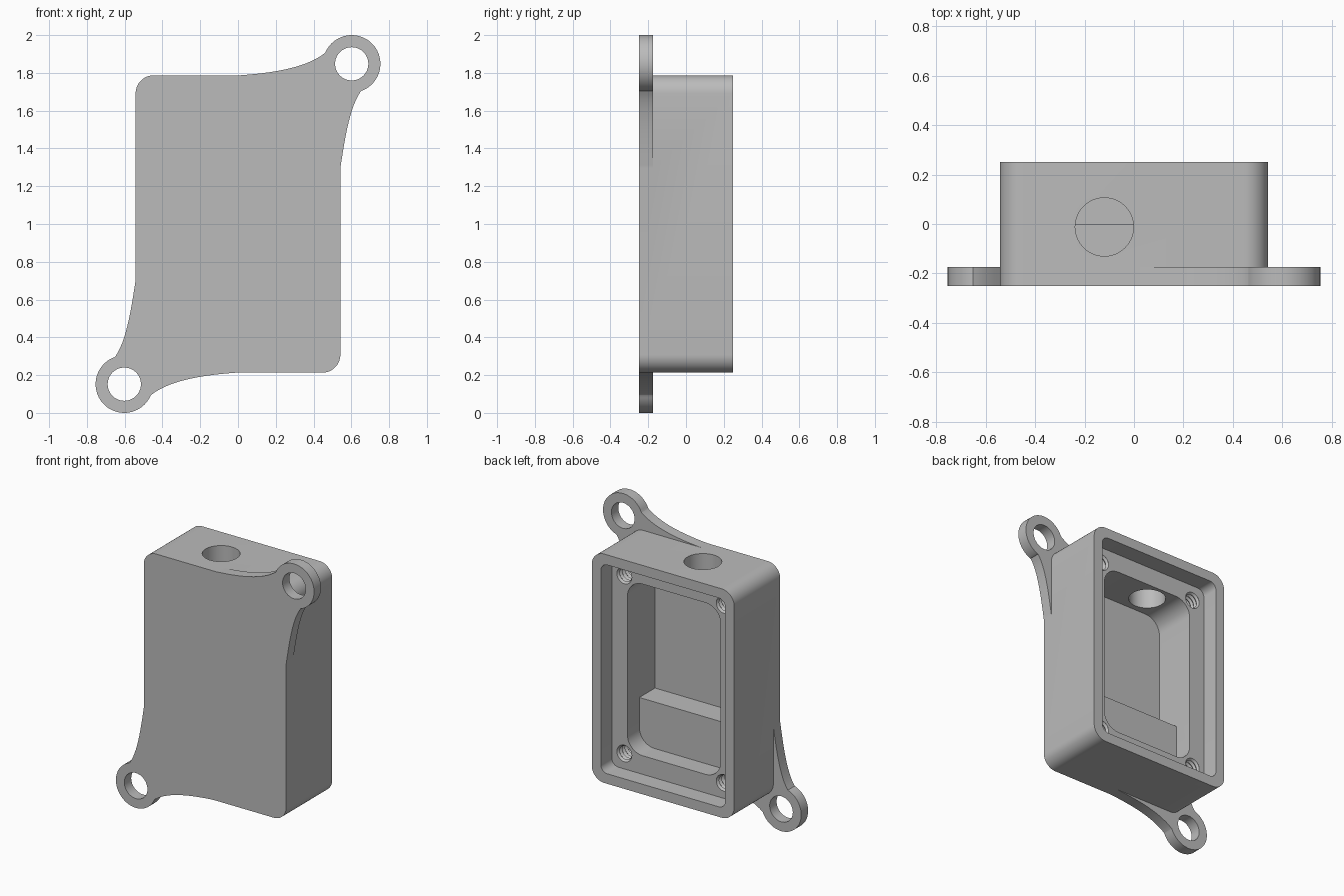
import bpy, bmesh, math
from mathutils import Vector
from mathutils.geometry import interpolate_bezier

if "Cube" in bpy.data.objects:
    bpy.data.objects.remove(bpy.data.objects["Cube"], do_unlink=True)

grey = bpy.data.materials.new("plain grey")
grey.use_nodes = True
colour = (0.5, 0.5, 0.5, 1)
grey.diffuse_color = colour
grey.node_tree.nodes["Principled BSDF"].inputs["Base Color"].default_value = colour


def add_object(name, bm):
    bmesh.ops.recalc_face_normals(bm, faces=bm.faces)
    mesh = bpy.data.meshes.new(name)
    bm.to_mesh(mesh)
    bm.free()
    mesh.materials.append(grey)
    obj = bpy.data.objects.new(name, mesh)
    bpy.context.collection.objects.link(obj)
    return obj


def prism(name, profile, y0, y1):
    """Extrude an (x, z) outline from y0 to y1."""
    bm = bmesh.new()
    face = bm.faces.new([bm.verts.new((x, y0, z)) for x, z in profile])
    out = bmesh.ops.extrude_face_region(bm, geom=[face])["geom"]
    verts = [v for v in out if isinstance(v, bmesh.types.BMVert)]
    bmesh.ops.translate(bm, verts=verts, vec=(0, y1 - y0, 0))
    return add_object(name, bm)


def arc(cx, cz, r, a0, a1, steps):
    angles = [math.radians(a0 + (a1 - a0) * i / steps) for i in range(steps + 1)]
    return [(cx + r * math.cos(a), cz + r * math.sin(a)) for a in angles]


def rounded_rect(hx, hz, r):
    """Rounded rectangle centred on z = 1."""
    points = []
    for k, (sx, sz) in enumerate([(1, 1), (-1, 1), (-1, -1), (1, -1)]):
        points += arc(sx * (hx - r), 1 + sz * (hz - r), r, 90 * k, 90 * k + 90, 10)
    return points


def circle(cx, cz, r, n=48):
    return arc(cx, cz, r, 0, 360, n)[:-1]


def combine(target, other, operation):
    """Apply a boolean and discard the helper."""
    mod = target.modifiers.new("boolean", 'BOOLEAN')
    mod.operation, mod.object, mod.solver = operation, other, 'EXACT'
    graph = bpy.context.evaluated_depsgraph_get()
    mesh = bpy.data.meshes.new_from_object(target.evaluated_get(graph))
    target.modifiers.clear()
    target.data = mesh
    bpy.data.objects.remove(other, do_unlink=True)


def bezier(a, b, c, d):
    pts = interpolate_bezier(*[Vector((x, z, 0)) for x, z in (a, b, c, d)], 14)
    return [(p.x, p.y) for p in pts]


# Housing, open at the back, with a lid recess and a deep cavity
housing = prism("housing", rounded_rect(0.542, 0.787, 0.095), -0.25, 0.25)
combine(housing, prism("recess", rounded_rect(0.473, 0.718, 0.05), 0.13, 0.3), 'DIFFERENCE')
combine(housing, prism("cavity", rounded_rect(0.355, 0.59, 0.115), -0.17, 0.2), 'DIFFERENCE')

# Raised step in the bottom of the cavity
step = [(-0.42, 0.3), (0.42, 0.3), (0.42, 0.73), (-0.42, 0.73)]
combine(housing, prism("step", step, -0.21, 0), 'UNION')

# Mounting ears on opposite corners
EAR_X, EAR_Z = 0.602, 1.848
ear = bezier((-0.02, 1.785), (0.22, 1.80), (0.37, 1.835), (0.46, 1.905))
ear += arc(EAR_X, EAR_Z, 0.152, 157, -70, 40)
ear += bezier((0.652, 1.705), (0.59, 1.62), (0.565, 1.45), (0.538, 1.27))
ear += [(0.45, 1.3), (0.4, 1.65), (0, 1.72)]
for s in (1, -1):
    outline = [(s * x, 1 + s * (z - 1)) for x, z in ear]
    combine(housing, prism("ear", outline, -0.25, -0.175), 'UNION')
    hole = circle(s * EAR_X, 1 + s * (EAR_Z - 1), 0.088)
    combine(housing, prism("ear_hole", hole, -0.3, -0.1), 'DIFFERENCE')

# Cable hole through the top wall
bm = bmesh.new()
bmesh.ops.create_cone(bm, cap_ends=True, segments=64, radius1=0.118, radius2=0.118, depth=0.5)
bmesh.ops.translate(bm, verts=bm.verts, vec=(-0.12, -0.012, 1.75))
combine(housing, add_object("cable_hole", bm), 'DIFFERENCE')


def threaded_cutter(cx, cz):
    """Turned cutter with alternating radii for a threaded hole."""
    bm = bmesh.new()
    rings = []
    for i in range(15):
        r = 0.058 if i % 2 else 0.046
        y = 0.143 - 0.0145 * i
        rings.append([bm.verts.new((x, y, z)) for x, z in circle(cx, cz, r, 24)])
    for a, b in zip(rings, rings[1:]):
        for j in range(24):
            k = (j + 1) % 24
            bm.faces.new((a[j], a[k], b[k], b[j]))
    bm.faces.new(rings[0])
    bm.faces.new(rings[-1])
    return add_object("screw_hole", bm)


# Four threaded screw holes in the ledge
for sx in (1, -1):
    for sz in (1, -1):
        combine(housing, threaded_cutter(sx * 0.378, 1 + sz * 0.612), 'DIFFERENCE')

bpy.ops.object.select_all(action='DESELECT')
housing.select_set(True)
bpy.context.view_layer.objects.active = housing
bpy.ops.object.shade_smooth_by_angle(angle=math.radians(30))
